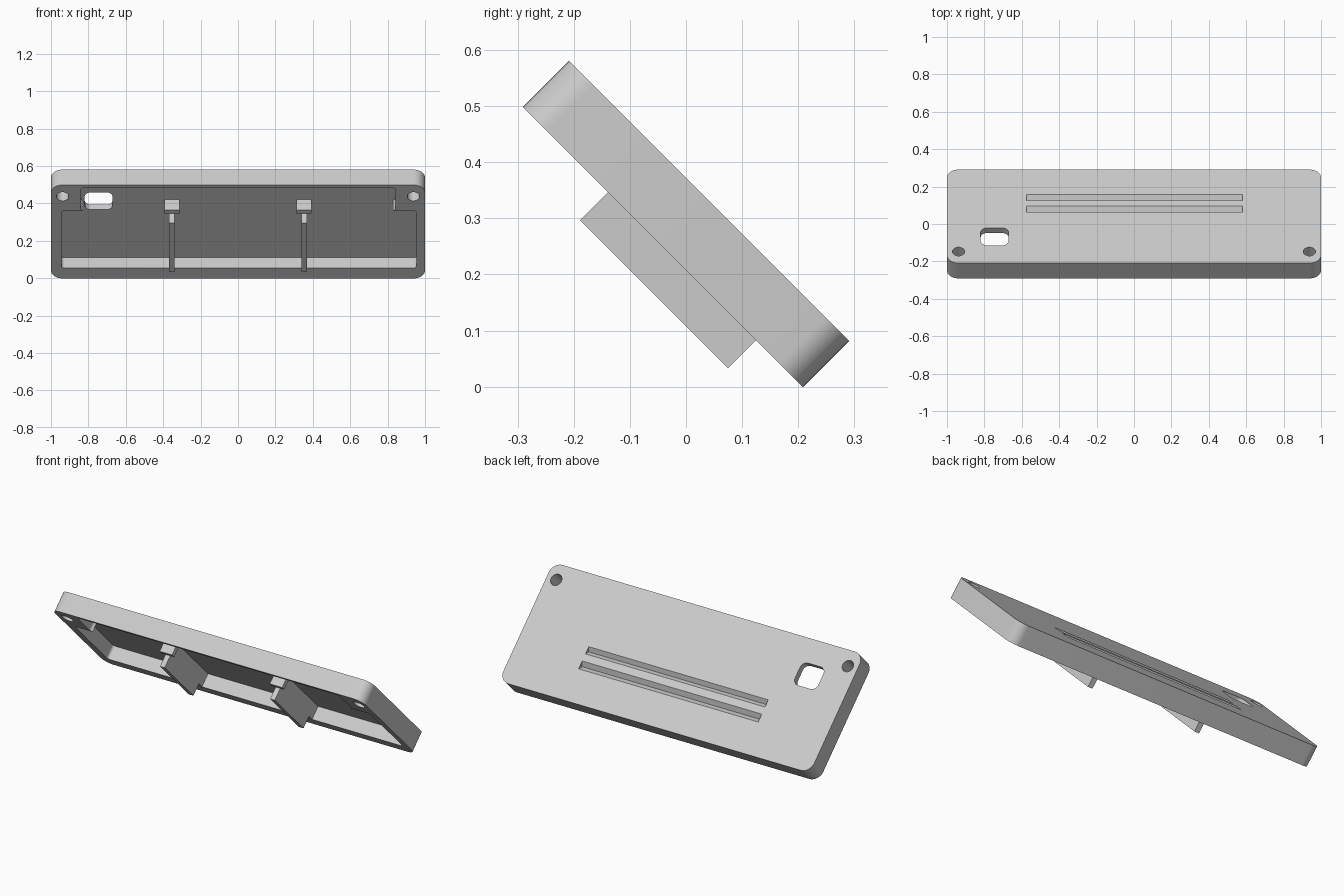
import bpy, bmesh, math
from mathutils import Matrix, Vector

cube = bpy.data.objects.get("Cube")
if cube:
    bpy.data.objects.remove(cube, do_unlink=True)

grey = bpy.data.materials.new("plain grey")
grey.use_nodes = True
grey.diffuse_color = (0.6, 0.6, 0.6, 1)
grey.node_tree.nodes["Principled BSDF"].inputs["Base Color"].default_value = (0.6, 0.6, 0.6, 1)

HALF = 0.058      # half thickness of the plate
FLOOR = 0.02      # pocket floor height, plate lying flat
TILT = Matrix.Translation((0, 0, 0.29)) @ Matrix.Rotation(math.radians(-45), 4, 'X')


def prism(name, points, offset):
    """Extrude a closed outline along an offset vector."""
    bm = bmesh.new()
    face = bm.faces.new([bm.verts.new(p) for p in points])
    ext = bmesh.ops.extrude_face_region(bm, geom=[face])
    moved = [g for g in ext["geom"] if isinstance(g, bmesh.types.BMVert)]
    bmesh.ops.translate(bm, verts=moved, vec=Vector(offset))
    bmesh.ops.recalc_face_normals(bm, faces=bm.faces[:])
    mesh = bpy.data.meshes.new(name)
    bm.to_mesh(mesh)
    bm.free()
    mesh.materials.append(grey)
    obj = bpy.data.objects.new(name, mesh)
    bpy.context.collection.objects.link(obj)
    return obj


def slab(name, x, y, z, radius=0.0, steps=8):
    """Box between the given ranges, with rounded upright corners."""
    if radius == 0:
        pts = [(x[0], y[0]), (x[1], y[0]), (x[1], y[1]), (x[0], y[1])]
    else:
        pts = []
        corners = [(x[1], y[1]), (x[0], y[1]), (x[0], y[0]), (x[1], y[0])]
        inward = [(-1, -1), (1, -1), (1, 1), (-1, 1)]
        for q, ((cx, cy), (sx, sy)) in enumerate(zip(corners, inward)):
            for i in range(steps + 1):
                a = math.pi / 2 * (q + i / steps)
                pts.append((cx + radius * (sx + math.cos(a)),
                            cy + radius * (sy + math.sin(a))))
    return prism(name, [(px, py, z[0]) for px, py in pts], (0, 0, z[1] - z[0]))


# Main plate, built lying flat
plate = slab("tilted_plate", (-1, 1), (-0.353, 0.353), (-HALF, HALF), 0.06, 12)

# Pockets on the underside
cutters = [
    slab("lower_pocket_cutter", (-0.945, 0.955), (-0.157, 0.275), (-0.1, FLOOR), 0.018),
    slab("upper_pocket_cutter", (-0.842, 0.842), (-0.333, -0.154), (-0.1, FLOOR), 0.025),
    slab("window_cutter", (-0.82, -0.67), (-0.22, -0.088), (-0.1, 0.1), 0.035),
]

# Screw holes
for side in (-1, 1):
    cx, cy, r = side * 0.938, -0.266, 0.033
    ring = [(cx + r * math.cos(math.tau * i / 32), cy + r * math.sin(math.tau * i / 32), -0.1)
            for i in range(32)]
    cutters.append(prism("screw_hole_cutter", ring, (0, 0, 0.2)))

# Long notches across the outer face
for a, b in ((0.034, 0.077), (0.119, 0.166)):
    mid, depth = (a + b) / 2, (b - a) / 2
    outline = [(a, 0.08), (a, HALF), (mid, HALF - depth), (b, HALF), (b, 0.08)]
    cutters.append(prism("notch_cutter", [(-0.575, y, z) for y, z in outline], (1.155, 0, 0)))

bpy.context.view_layer.objects.active = plate
for cutter in cutters:
    cutter.hide_render = True
    mod = plate.modifiers.new("cut", 'BOOLEAN')
    mod.operation = 'DIFFERENCE'
    mod.solver = 'EXACT'
    mod.object = cutter
    bpy.ops.object.modifier_apply(modifier=mod.name)
    bpy.data.objects.remove(cutter, do_unlink=True)

# Two support fins, each with a wider block and a low divider inside the pocket
parts = [plate]
for side, label in ((1, "left"), (-1, "right")):
    c = side * 0.354
    parts += [
        slab(label + "_fin", (c - 0.015, c + 0.015), (-0.138, 0.235), (-0.129, FLOOR + 0.01)),
        slab(label + "_fin_block", (c - 0.04, c + 0.04), (-0.164, -0.137), (-HALF, FLOOR + 0.01)),
        slab(label + "_divider", (c - 0.015, c + 0.015), (0.23, 0.28), (-HALF + 0.001, FLOOR + 0.01)),
    ]

# Tilt everything and shade
bpy.ops.object.select_all(action='DESELECT')
for part in parts:
    part.data.transform(TILT)
    part.select_set(True)
bpy.context.view_layer.objects.active = plate
bpy.ops.object.shade_smooth_by_angle(angle=math.radians(30))
